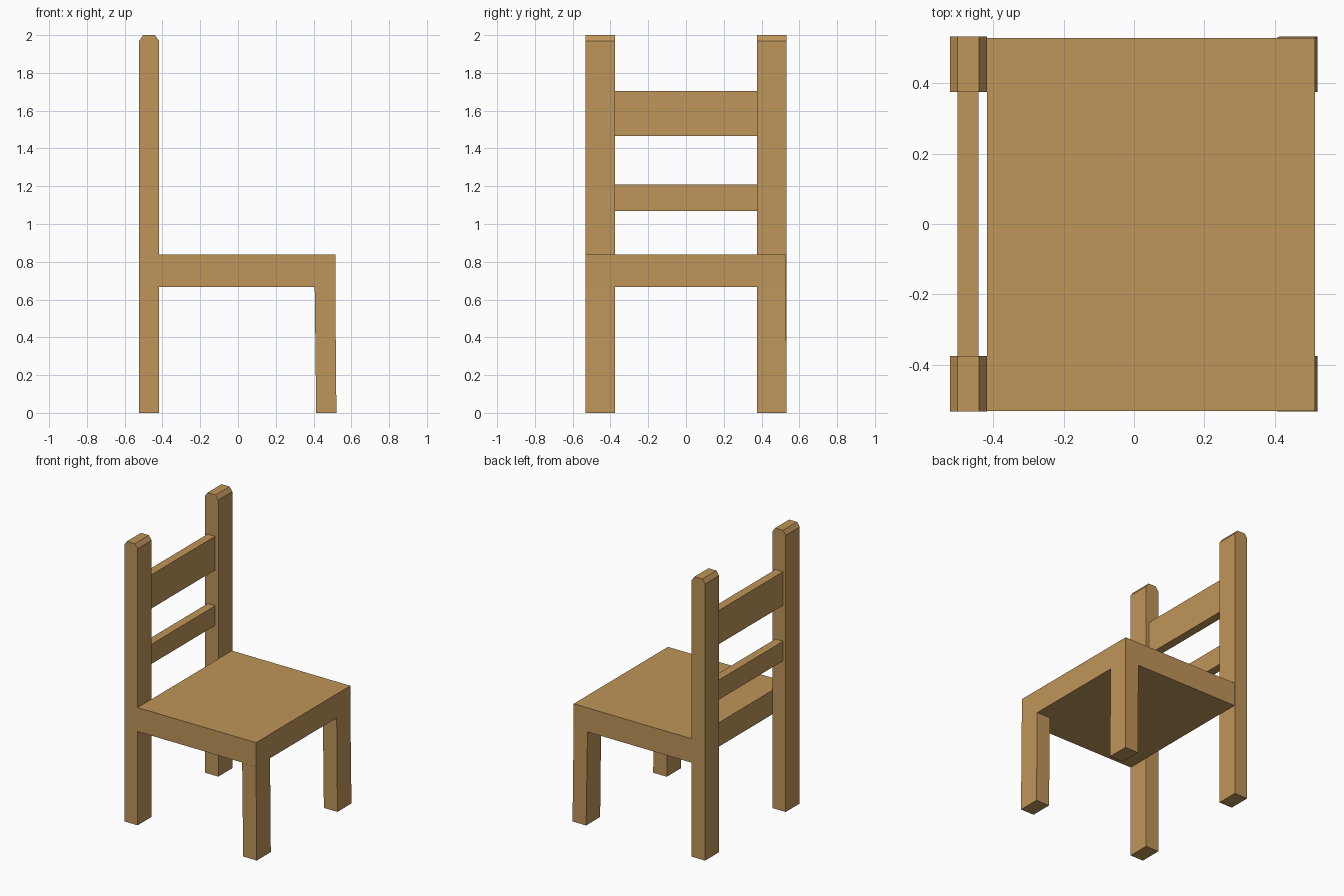
import bpy, bmesh

if "Cube" in bpy.data.objects:
    bpy.data.objects.remove(bpy.data.objects["Cube"])

wood = bpy.data.materials.new("warm_wood")
wood.diffuse_color = (0.52, 0.30, 0.10, 1)
wood.use_nodes = True
wood.node_tree.nodes["Principled BSDF"].inputs["Base Color"].default_value = wood.diffuse_color


def loft(name, sections):
    """Solid through stacked rectangles given as (z, x0, x1, y0, y1)."""
    bm = bmesh.new()
    rings = [[bm.verts.new(p) for p in ((x0, y0, z), (x1, y0, z), (x1, y1, z), (x0, y1, z))]
             for z, x0, x1, y0, y1 in sections]
    bm.faces.new(rings[0][::-1])
    bm.faces.new(rings[-1])
    for low, high in zip(rings, rings[1:]):
        for i in range(4):
            j = (i + 1) % 4
            bm.faces.new((low[i], low[j], high[j], high[i]))
    mesh = bpy.data.meshes.new(name)
    bm.to_mesh(mesh)
    bm.free()
    mesh.materials.append(wood)
    obj = bpy.data.objects.new(name, mesh)
    bpy.context.collection.objects.link(obj)
    return obj


# Seat slab
loft("seat", [(0.667, -0.418, 0.515, -0.532, 0.529), (0.838, -0.418, 0.515, -0.532, 0.529)])

for label, side in (("near", -1), ("far", 1)):
    y0, y1 = sorted((side * 0.375, side * 0.533))

    # Tall back post with its top edges chamfered
    loft("back_post_" + label, [(0, -0.523, -0.418, y0, y1),
                                (1.97, -0.523, -0.418, y0, y1),
                                (2.0, -0.502, -0.44, y0, y1)])

    # Short leg, leaning outward very slightly
    loft("leg_" + label, [(0, 0.414, 0.521, y0, y1),
                          (0.667, 0.406, 0.515, y0, y1 - 0.004 * (side > 0))])

# Cross rails of the backrest
for label, z0, z1 in (("lower", 1.07, 1.21), ("upper", 1.465, 1.705)):
    loft("back_rail_" + label, [(z, -0.502, -0.442, -0.376, 0.376) for z in (z0, z1)])
